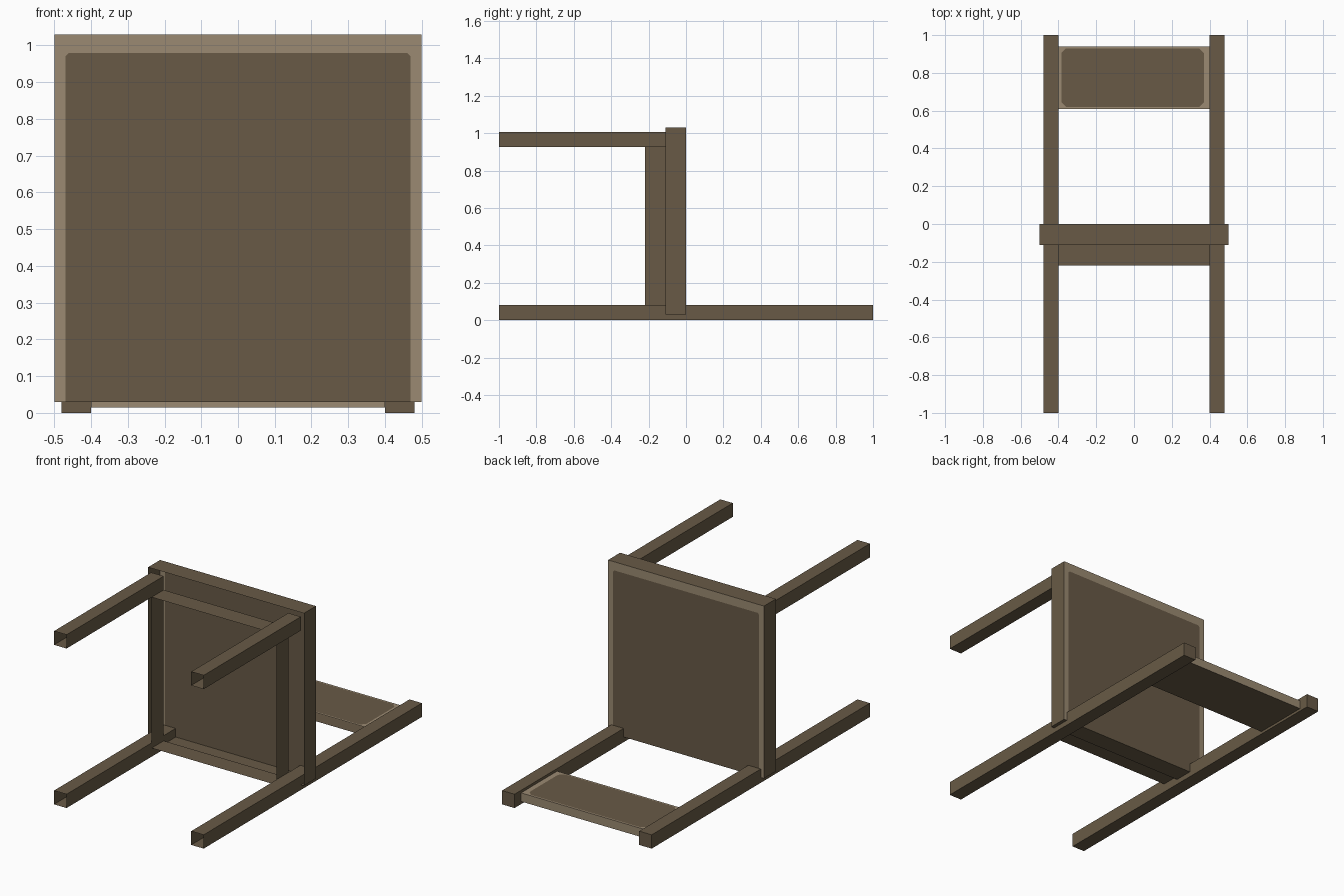
import bpy, bmesh
from mathutils import Vector

if "Cube" in bpy.data.objects:
    bpy.data.objects.remove(bpy.data.objects["Cube"])


def material(name, rgb):
    m = bpy.data.materials.new(name)
    m.diffuse_color = (*rgb, 1)
    m.use_nodes = True
    m.node_tree.nodes["Principled BSDF"].inputs["Base Color"].default_value = m.diffuse_color
    return m


DARK = material("dark brown wood", (0.138, 0.102, 0.061))
LIGHT = material("light worn wood", (0.328, 0.254, 0.168))


def shell(name, lo, hi, open_dirs=(), light_dirs=(), panel=None):
    """Thin-walled box. open_dirs: sides left open; light_dirs: light coloured sides.
    panel = (side, planes): that side is light outside the planes, dark inside."""
    lo, hi = Vector(lo), Vector(hi)
    bm = bmesh.new()
    bmesh.ops.create_cube(bm, size=1)
    for v in bm.verts:
        v.co = Vector([(a + b) / 2 + c * (b - a) for a, b, c in zip(lo, hi, v.co)])
    bm.normal_update()

    def side(d):
        return [f for f in bm.faces if f.normal.dot(Vector(d)) > 0.9]

    for d in light_dirs:
        for f in side(d):
            f.material_index = 1
    for d in open_dirs:
        bmesh.ops.delete(bm, geom=side(d), context='FACES_ONLY')
    if panel:
        d, planes = panel
        for co, no in planes:
            fs = side(d)
            es = {e for f in fs for e in f.edges}
            vs = {v for f in fs for v in f.verts}
            bmesh.ops.bisect_plane(bm, geom=fs + list(es) + list(vs), dist=1e-5,
                                   plane_co=co, plane_no=no)
            bm.normal_update()
        for f in side(d):
            c = f.calc_center_median()
            outside = any((c - Vector(co)).dot(Vector(no)) > 0 for co, no in planes)
            f.material_index = int(outside)
    me = bpy.data.meshes.new(name)
    bm.to_mesh(me)
    bm.free()
    me.materials.append(DARK)
    me.materials.append(LIGHT)
    ob = bpy.data.objects.new(name, me)
    bpy.context.collection.objects.link(ob)
    return ob


FRONT, BACK, UP = (0, -1, 0), (0, 1, 0), (0, 0, 1)

# Seat: open underside, light rim on the face with small cut corners
rim = [((0, 0, 0.98), UP)]
for s in (-1, 1):
    rim += [((s * 0.47, 0, 0), (s, 0, 0)), ((s * 0.46, 0, 0.98), (s, 0, 1))]
shell("seat", (-0.5, -0.11, 0.03), (0.5, 0, 1.03), [FRONT], panel=(BACK, rim))

# Apron frame under the seat
shell("apron", (-0.4, -0.22, 0.05), (0.4, -0.11, 0.925), [FRONT, BACK])

# Legs: the rear pair run on to carry the backrest
for s, label in ((-1, "left"), (1, "right")):
    x0, x1 = sorted((s * 0.4, s * 0.48))
    shell(label + "_back_leg", (x0, -1, 0), (x1, 1, 0.08), [FRONT])
    shell(label + "_front_leg", (x0, -1, 0.925), (x1, -0.11, 1.005), [FRONT, BACK])

# Backrest: light border on its face, light end edge
x0, x1, y0, y1, c = -0.385, 0.37, 0.62, 0.93, 0.025
border = [((x0, 0, 0), (-1, 0, 0)), ((x1, 0, 0), (1, 0, 0)),
          ((0, y0, 0), (0, -1, 0)), ((0, y1, 0), (0, 1, 0))]
for x, sx in ((x0, -1), (x1, 1)):
    for y, sy in ((y0, -1), (y1, 1)):
        border.append(((x - sx * c, y, 0), (sx, sy, 0)))
shell("backrest", (-0.4, 0.61, 0.015), (0.4, 0.94, 0.065), [FRONT], [BACK], (UP, border))
